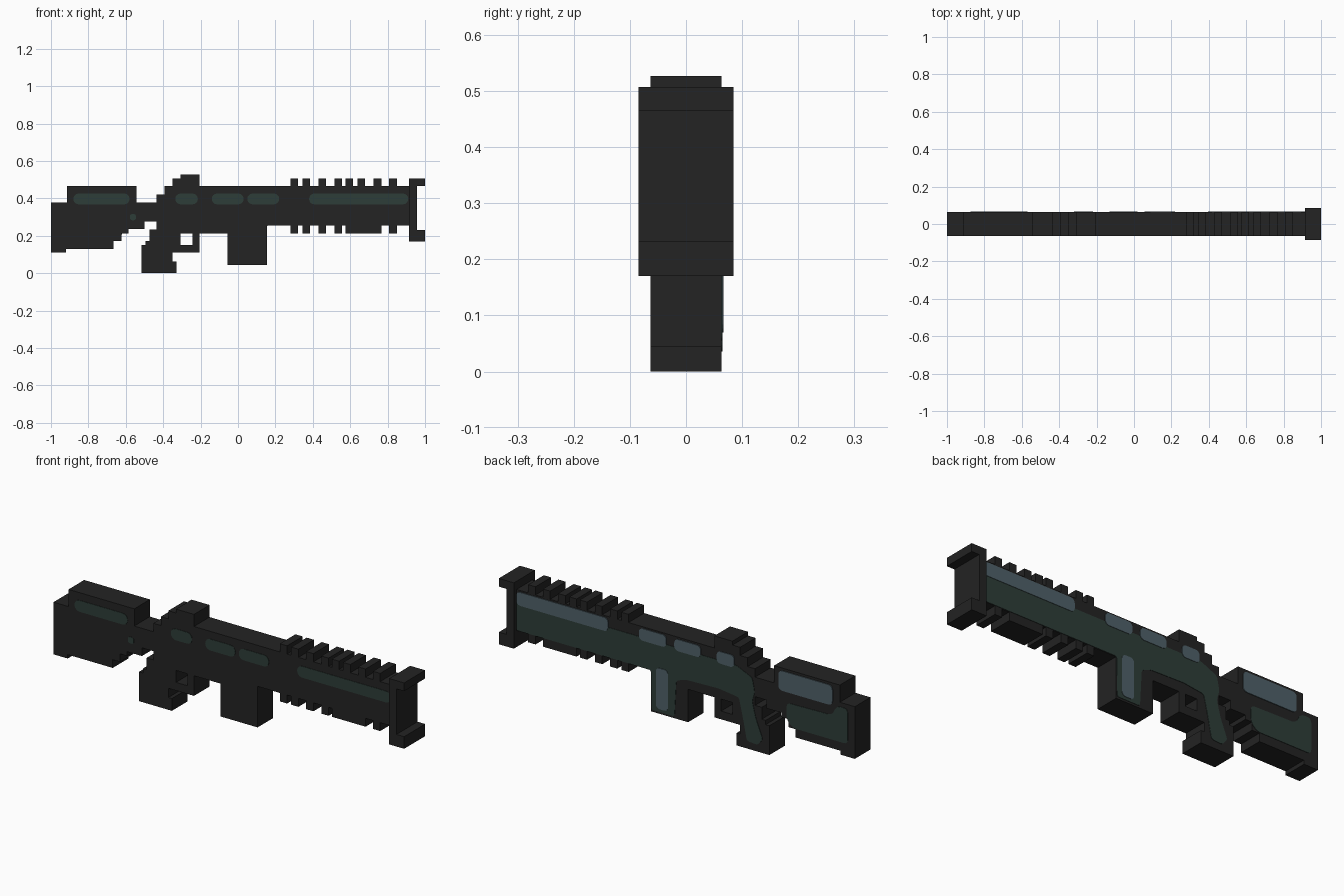
import bpy
import bmesh

cube = bpy.data.objects.get("Cube")
if cube:
    bpy.data.objects.remove(cube, do_unlink=True)

HALF = 0.063       # half thickness of the body
HALF_WIDE = 0.085  # half thickness of the muzzle


def material(name, rgb):
    m = bpy.data.materials.new(name)
    m.use_nodes = True
    color = (*rgb, 1.0)
    m.diffuse_color = color
    bsdf = next(n for n in m.node_tree.nodes if n.type == 'BSDF_PRINCIPLED')
    bsdf.inputs["Base Color"].default_value = color
    bsdf.inputs["Roughness"].default_value = 0.8
    return m


BLACK = material("charcoal", (0.017, 0.017, 0.017))
GREEN = material("dark green", (0.027, 0.047, 0.040))
BLUE = material("slate blue", (0.080, 0.120, 0.142))


def prism(name, points, y0, y1, mat, radius=0.0):
    """Extrude an (x, z) outline from y0 to y1, optionally rounding its corners."""
    bm = bmesh.new()
    face = bm.faces.new([bm.verts.new((x, y0, z)) for x, z in points])
    if radius:
        bmesh.ops.bevel(bm, geom=bm.verts[:], offset=radius, segments=4,
                        profile=0.5, affect='VERTICES', clamp_overlap=True)
    out = bmesh.ops.extrude_face_region(bm, geom=bm.faces[:])
    verts = [g for g in out["geom"] if isinstance(g, bmesh.types.BMVert)]
    bmesh.ops.translate(bm, verts=verts, vec=(0, y1 - y0, 0))
    bmesh.ops.recalc_face_normals(bm, faces=bm.faces[:])
    mesh = bpy.data.meshes.new(name)
    bm.to_mesh(mesh)
    bm.free()
    mesh.materials.append(mat)
    obj = bpy.data.objects.new(name, mesh)
    bpy.context.collection.objects.link(obj)
    return obj


def rect(x0, x1, z0, z1):
    return [(x0, z0), (x1, z0), (x1, z1), (x0, z1)]


def body(name, points, half=HALF):
    return prism(name, points, -half, half, BLACK)


def front_plate(name, points, mat, radius):
    return prism(name, points, -HALF - 0.002, -HALF + 0.001, mat, radius)


def back_plate(name, points, mat, radius, height=0.002):
    return prism(name, points, HALF - 0.001, HALF + height, mat, radius)


# Shoulder stock with stepped underside
body("stock", [
    (-1, 0.11), (-0.92, 0.11), (-0.92, 0.13), (-0.665, 0.13), (-0.665, 0.172),
    (-0.623, 0.172), (-0.623, 0.213), (-0.585, 0.213), (-0.585, 0.235),
    (-0.50, 0.235), (-0.50, 0.277), (-0.435, 0.277), (-0.435, 0.377),
    (-0.543, 0.377), (-0.543, 0.465), (-0.915, 0.465), (-0.915, 0.377), (-1, 0.377)])

# Receiver with stepped rear and raised sight block
body("receiver", [
    (-0.435, 0.213), (-0.056, 0.213), (-0.056, 0.255), (0.155, 0.255),
    (0.155, 0.465), (-0.205, 0.465), (-0.205, 0.527), (-0.307, 0.527),
    (-0.307, 0.507), (-0.35, 0.507), (-0.35, 0.465), (-0.393, 0.465),
    (-0.393, 0.42), (-0.435, 0.42)])
body("barrel", rect(0.155, 0.918, 0.255, 0.465))
body("magazine", rect(-0.056, 0.155, 0.045, 0.255))

# Pistol grip and trigger guard
body("grip", [
    (-0.516, 0), (-0.33, 0), (-0.33, 0.063), (-0.35, 0.063), (-0.35, 0.11),
    (-0.307, 0.11), (-0.307, 0.213), (-0.435, 0.213), (-0.435, 0.233),
    (-0.473, 0.233), (-0.473, 0.172), (-0.495, 0.172), (-0.495, 0.15), (-0.516, 0.15)])
body("trigger_guard", [
    (-0.307, 0.11), (-0.205, 0.11), (-0.205, 0.213), (-0.243, 0.213),
    (-0.243, 0.152), (-0.307, 0.152)])

# Rail teeth above and below the barrel
tooth_starts = [0.281, 0.345, 0.43, 0.516, 0.575, 0.639, 0.725, 0.808]
for i, x in enumerate(tooth_starts):
    body(f"top_rail_tooth_{i + 1}", rect(x, x + 0.041, 0.465, 0.507))
    if i not in (4, 5, 6):
        body(f"bottom_rail_tooth_{i + 1}", rect(x, x + 0.041, 0.212, 0.255))
body("bottom_rail_block", rect(0.575, 0.766, 0.212, 0.255))

# Wide muzzle plate with forward lips
body("muzzle", [
    (0.915, 0.17), (1, 0.17), (1, 0.232), (0.957, 0.232),
    (0.957, 0.465), (1, 0.465), (1, 0.507), (0.915, 0.507)], HALF_WIDE)

# Front side: rounded green panels
for name, x0, x1 in [("stock", -0.88, -0.58), ("sight", -0.335, -0.215),
                     ("receiver", -0.14, 0.03), ("chamber", 0.05, 0.22),
                     ("barrel", 0.38, 0.91)]:
    front_plate(f"front_{name}_panel", rect(x0, x1, 0.368, 0.426), GREEN, 0.028)
front_plate("front_stock_stud", rect(-0.578, -0.545, 0.283, 0.316), GREEN, 0.012)

# Back side: large green panel over barrel, magazine, receiver and grip
back_plate("back_main_panel", [
    (0.914, 0.257), (0.914, 0.41), (-0.33, 0.41), (-0.42, 0.37), (-0.434, 0.30),
    (-0.42, 0.25), (-0.44, 0.17), (-0.48, 0.07), (-0.45, 0.035), (-0.39, 0.04),
    (-0.37, 0.14), (-0.345, 0.25), (-0.23, 0.265), (-0.04, 0.26), (0.01, 0.24),
    (0.02, 0.055), (0.15, 0.055), (0.153, 0.257)], GREEN, 0.012)
back_plate("back_stock_panel", [
    (-0.615, 0.21), (-0.65, 0.175), (-0.96, 0.175), (-0.96, 0.355),
    (-0.90, 0.355), (-0.87, 0.30), (-0.615, 0.295)], GREEN, 0.02)

# Back side: slate blue highlights
for name, x0, x1, z0, z1 in [
        ("barrel", 0.395, 0.914, 0.388, 0.457), ("chamber", 0.065, 0.22, 0.395, 0.457),
        ("receiver", -0.13, 0.02, 0.395, 0.455), ("sight", -0.32, -0.22, 0.395, 0.457),
        ("magazine", 0.055, 0.124, 0.07, 0.28), ("stock", -0.875, -0.57, 0.35, 0.452)]:
    back_plate(f"back_{name}_highlight", rect(x0, x1, z0, z1), BLUE, 0.022, 0.004)
